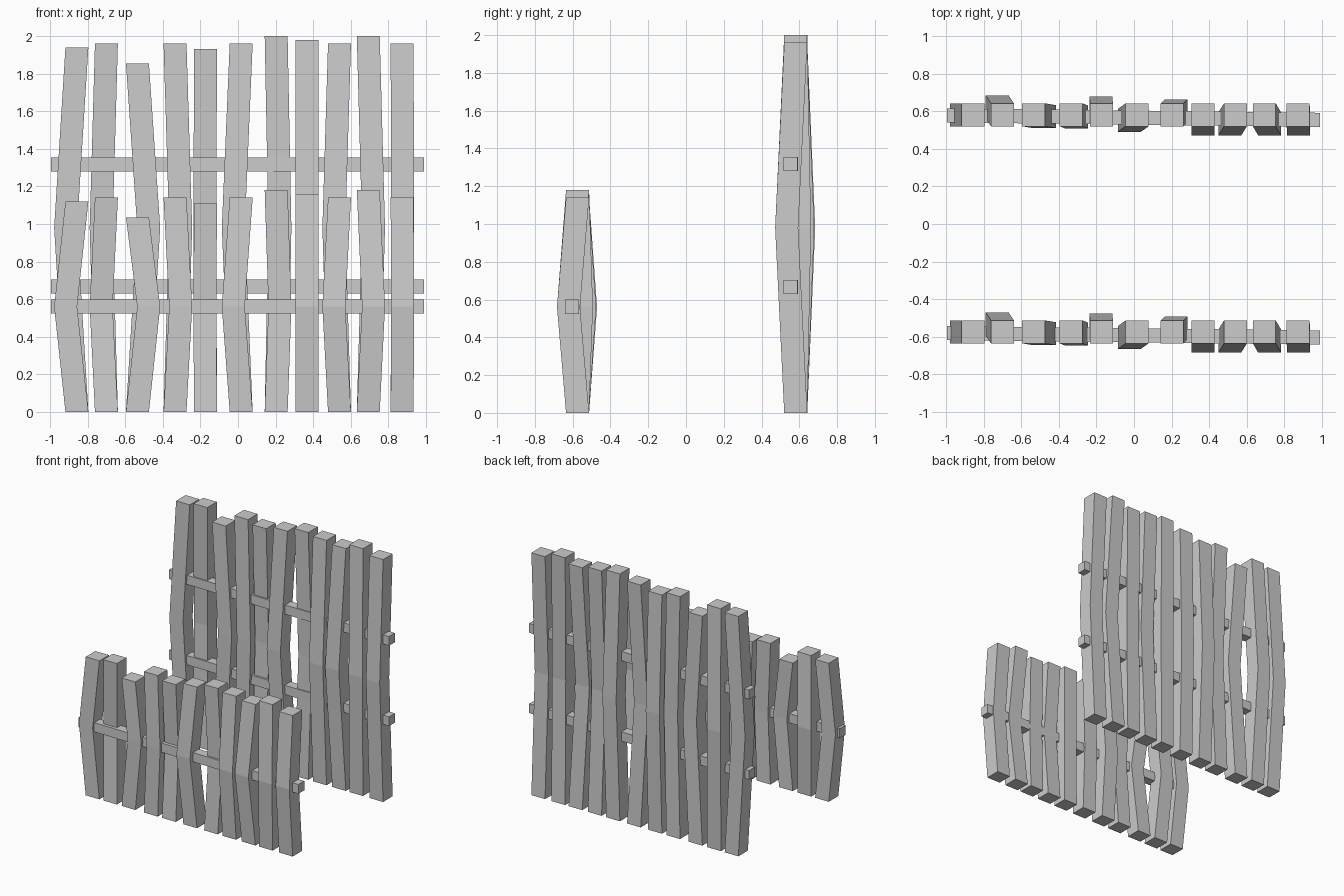
import bpy, bmesh, math

if "Cube" in bpy.data.objects:
    bpy.data.objects.remove(bpy.data.objects["Cube"])

# Each plank: centre x, sideways bow, front/back bow, drop of its top end
PLANKS = [
    (-0.857, -0.06, 0.0, 0.06), (-0.70, -0.028, 0.042, 0.04),
    (-0.535, 0.06, -0.01, 0.145), (-0.335, 0.03, -0.012, 0.04),
    (-0.173, -0.003, 0.037, 0.07), (0.017, -0.042, -0.03, 0.04),
    (0.203, 0.02, 0.02, 0.0), (0.367, 0.0, -0.048, 0.02),
    (0.540, -0.03, -0.048, 0.04), (0.693, 0.028, -0.048, 0.0),
    (0.873, 0.003, -0.048, 0.04),
]
HALF = 0.061


def make_object(name, bm):
    bmesh.ops.recalc_face_normals(bm, faces=bm.faces)
    mesh = bpy.data.meshes.new(name)
    bm.to_mesh(mesh)
    bm.free()
    obj = bpy.data.objects.new(name, mesh)
    bpy.context.collection.objects.link(obj)
    return obj


def loft(name, centres, half):
    """Square tube through horizontal sections at the given centres."""
    bm = bmesh.new()
    rings = [[bm.verts.new((x + sx * half, y + sy * half, z))
              for sx, sy in ((-1, -1), (1, -1), (1, 1), (-1, 1))]
             for x, y, z in centres]
    for a, b in zip(rings, rings[1:]):
        for i in range(4):
            j = (i + 1) % 4
            bm.faces.new((a[i], a[j], b[j], b[i]))
    bm.faces.new(rings[0][::-1])
    bm.faces.new(rings[-1])
    return make_object(name, bm)


def rail(name, y, z):
    """Thin square rail, very slightly skewed across the planks."""
    bm = bmesh.new()
    bmesh.ops.create_cube(bm, size=1)
    obj = make_object(name, bm)
    obj.scale = (1.985, 0.075, 0.075)
    obj.location = (-0.003, y, z)
    obj.rotation_euler.z = math.atan2(-0.024, 1.985)


def fence(name, y, height, bend_z, rail_y, rail_heights):
    for n, (x, dx, dy, drop) in enumerate(PLANKS, 1):
        loft(f"{name}_plank_{n}",
             [(x, y, 0), (x + dx, y + dy, bend_z), (x, y, height - drop)], HALF)
    for n, z in enumerate(rail_heights, 1):
        rail(f"{name}_rail_{n}", rail_y, z)


# Tall fence at the back, short fence at the front
fence("tall_fence", 0.581, 2.0, 0.98, 0.566, (0.667, 1.317))
fence("short_fence", -0.574, 1.18, 0.56, -0.592, (0.562,))
